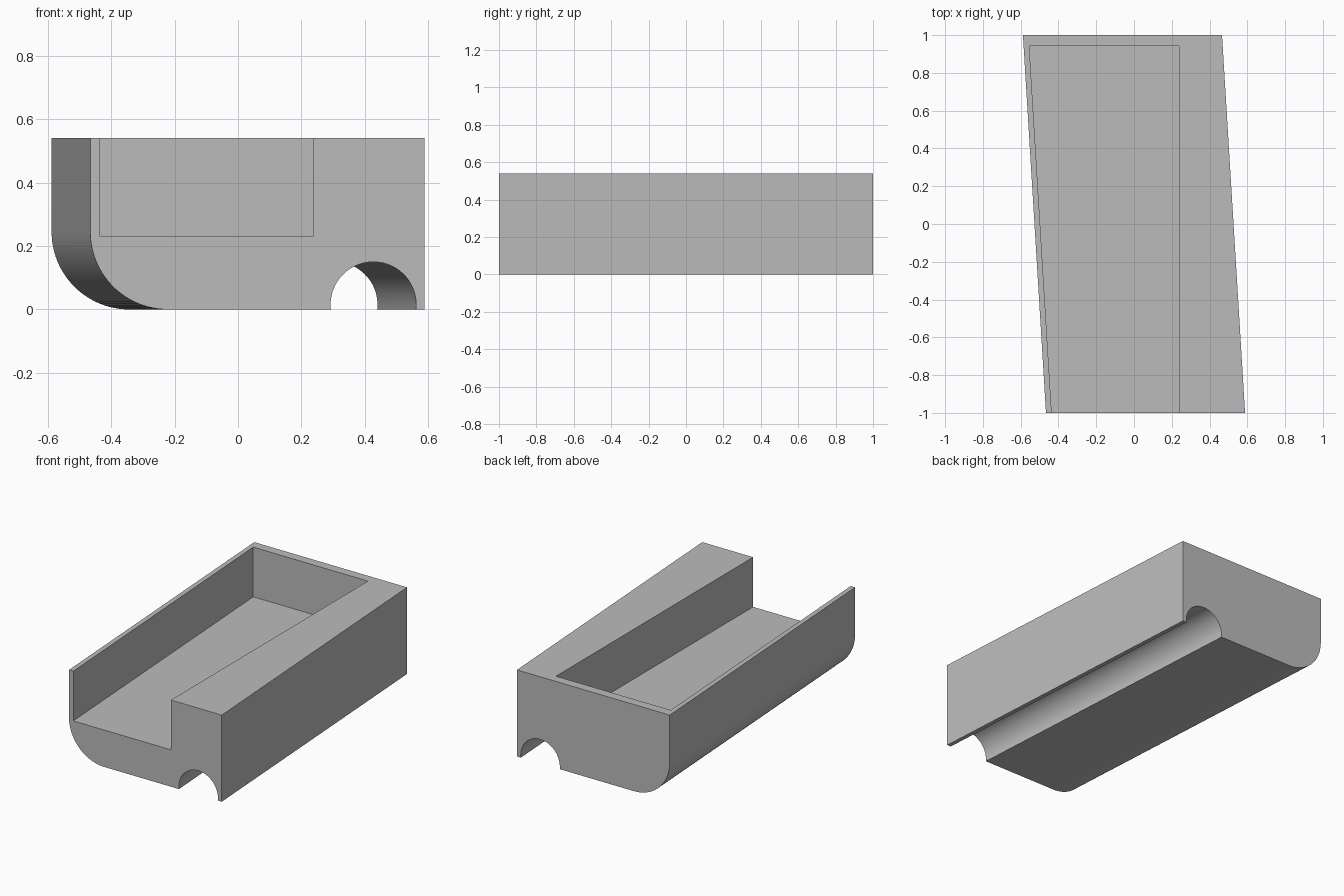
import bpy, bmesh
from math import sin, cos, pi, asin, radians

cube = bpy.data.objects.get("Cube")
if cube:
    bpy.data.objects.remove(cube, do_unlink=True)

SKEW = 0.061            # sideways drift per unit of depth
HEIGHT = 0.54
LEFT, RIGHT = -0.527, 0.527


def skewed(x, y):
    return x - SKEW * y


def arc(cx, cz, r, start, end, n):
    angles = [start + (end - start) * i / n for i in range(n + 1)]
    return [(cx + r * cos(a), cz + r * sin(a)) for a in angles]


def prism(name, front, back):
    """Solid between two matching outlines of (x, y, z) points."""
    bm = bmesh.new()
    a = [bm.verts.new(p) for p in front]
    b = [bm.verts.new(p) for p in back]
    bm.faces.new(a)
    bm.faces.new(b[::-1])
    for i in range(len(a)):
        j = (i + 1) % len(a)
        bm.faces.new((a[i], b[i], b[j], a[j]))
    bmesh.ops.recalc_face_normals(bm, faces=bm.faces[:])
    mesh = bpy.data.meshes.new(name)
    bm.to_mesh(mesh)
    bm.free()
    obj = bpy.data.objects.new(name, mesh)
    bpy.context.collection.objects.link(obj)
    return obj


# Body cross-section: rounded lower edge and round cable groove underneath
radius, groove_r, groove_z = 0.245, 0.135, 0.015
dip = asin(groove_z / groove_r)
outline = [(RIGHT, HEIGHT), (LEFT, HEIGHT)]
outline += arc(LEFT + radius, radius, radius, pi, 1.5 * pi, 24)
outline += arc(0.366, groove_z, groove_r, pi + dip, -dip, 40)
outline += [(RIGHT, 0)]
body = prism("tray_body", *[[(skewed(x, y), y, z) for x, z in outline] for y in (-1, 1)])

# Pocket: open at the front and top, one straight side and one skewed side
floor, wall, straight = 0.23, 0.03, 0.237


def pocket_end(y):
    left = skewed(LEFT + wall, y)
    return [(left, y, floor), (straight, y, floor), (straight, y, 1), (left, y, 1)]


cutter = prism("pocket_cutter", pocket_end(-1.2), pocket_end(0.942))
cutter.hide_render = True
cut = body.modifiers.new("pocket", 'BOOLEAN')
cut.operation = 'DIFFERENCE'
cut.solver = 'EXACT'
cut.object = cutter
bpy.ops.object.select_all(action='DESELECT')
body.select_set(True)
bpy.context.view_layer.objects.active = body
bpy.ops.object.modifier_apply(modifier=cut.name)
bpy.data.objects.remove(cutter, do_unlink=True)
bpy.ops.object.shade_smooth_by_angle(angle=radians(30))

# Single grey finish
grey = bpy.data.materials.new("plain_grey")
grey.use_nodes = True
colour = (0.5, 0.5, 0.5, 1)
grey.diffuse_color = colour
grey.node_tree.nodes["Principled BSDF"].inputs["Base Color"].default_value = colour
body.data.materials.clear()
body.data.materials.append(grey)
